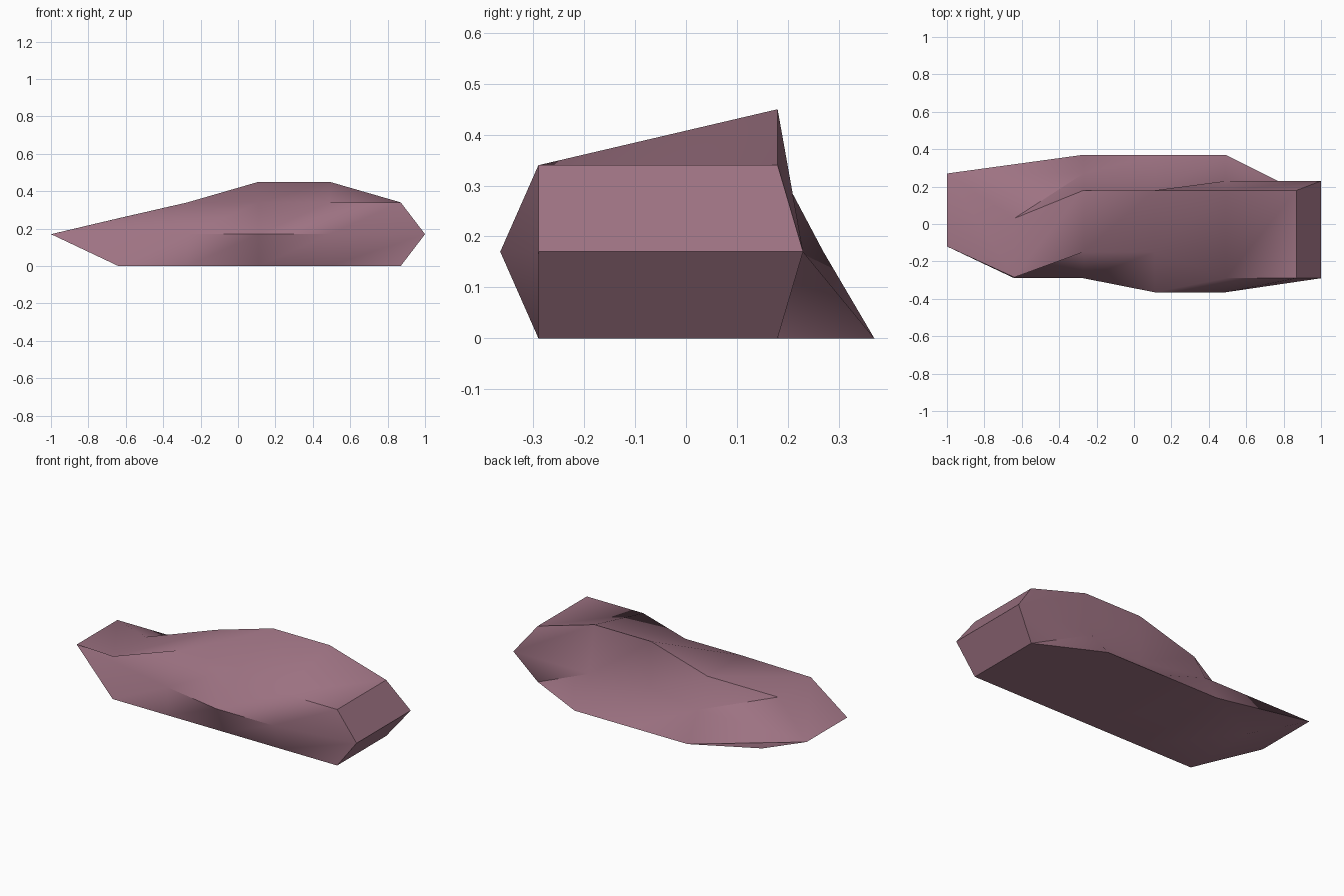
import bpy, bmesh

if "Cube" in bpy.data.objects:
    bpy.data.objects.remove(bpy.data.objects["Cube"])

# Stations along the length; the mid row reaches further out at both ends
X_RIM = [-0.64, -0.27, 0.11, 0.49, 0.87]
X_MID = [-1.0, -0.27, 0.11, 0.49, 1.0]
Z_FRONT = [0.255, 0.34, 0.34, 0.34, 0.34]
Z_BACK = [0.255, 0.34, 0.45, 0.45, 0.34]

# Lengthwise rows going round the cross-section: x list, y list, z list
ROWS = [
    (X_RIM, [-0.285, -0.15, -0.15, -0.29, -0.29], Z_FRONT),       # front top
    (X_RIM, [0.03, 0.18, 0.18, 0.18, 0.18], Z_BACK),              # back top
    (X_MID, [0.27, 0.27, 0.18, 0.23, 0.23], [0.17] * 5),          # back waist
    (X_RIM, [0.18, 0.37, 0.37, 0.37, 0.18], [0.0] * 5),           # back bottom
    (X_RIM, [-0.29] * 5, [0.0] * 5),                              # front bottom
    (X_MID, [-0.12, -0.29, -0.365, -0.365, -0.29], [0.17] * 5),   # front waist
]

bm = bmesh.new()
grid = [[bm.verts.new(p) for p in zip(*row)] for row in ROWS]

# Skin between neighbouring rows, split along one diagonal
for j in range(6):
    a, b = grid[j], grid[(j + 1) % 6]
    for i in range(4):
        bm.faces.new((a[i], a[i + 1], b[i + 1]))
        bm.faces.new((a[i], b[i + 1], b[i]))

# Wedge-shaped end caps: an upper and a lower facet
for i in (0, 4):
    r = [row[i] for row in grid]
    bm.faces.new((r[0], r[1], r[2], r[5]))
    bm.faces.new((r[5], r[2], r[3], r[4]))

bmesh.ops.recalc_face_normals(bm, faces=bm.faces)
for f in bm.faces:
    f.smooth = True
# Keep strong creases hard, soften the rest
for e in bm.edges:
    e.smooth = e.calc_face_angle(0.0) < 0.7

mesh = bpy.data.meshes.new("rock")
bm.to_mesh(mesh)
bm.free()

# One flat mauve stone colour
mat = bpy.data.materials.new("mauve stone")
mat.diffuse_color = (0.34, 0.17, 0.225, 1)
mat.use_nodes = True
mat.node_tree.nodes["Principled BSDF"].inputs["Base Color"].default_value = mat.diffuse_color
mesh.materials.append(mat)

rock = bpy.data.objects.new("rock", mesh)
bpy.context.collection.objects.link(rock)
